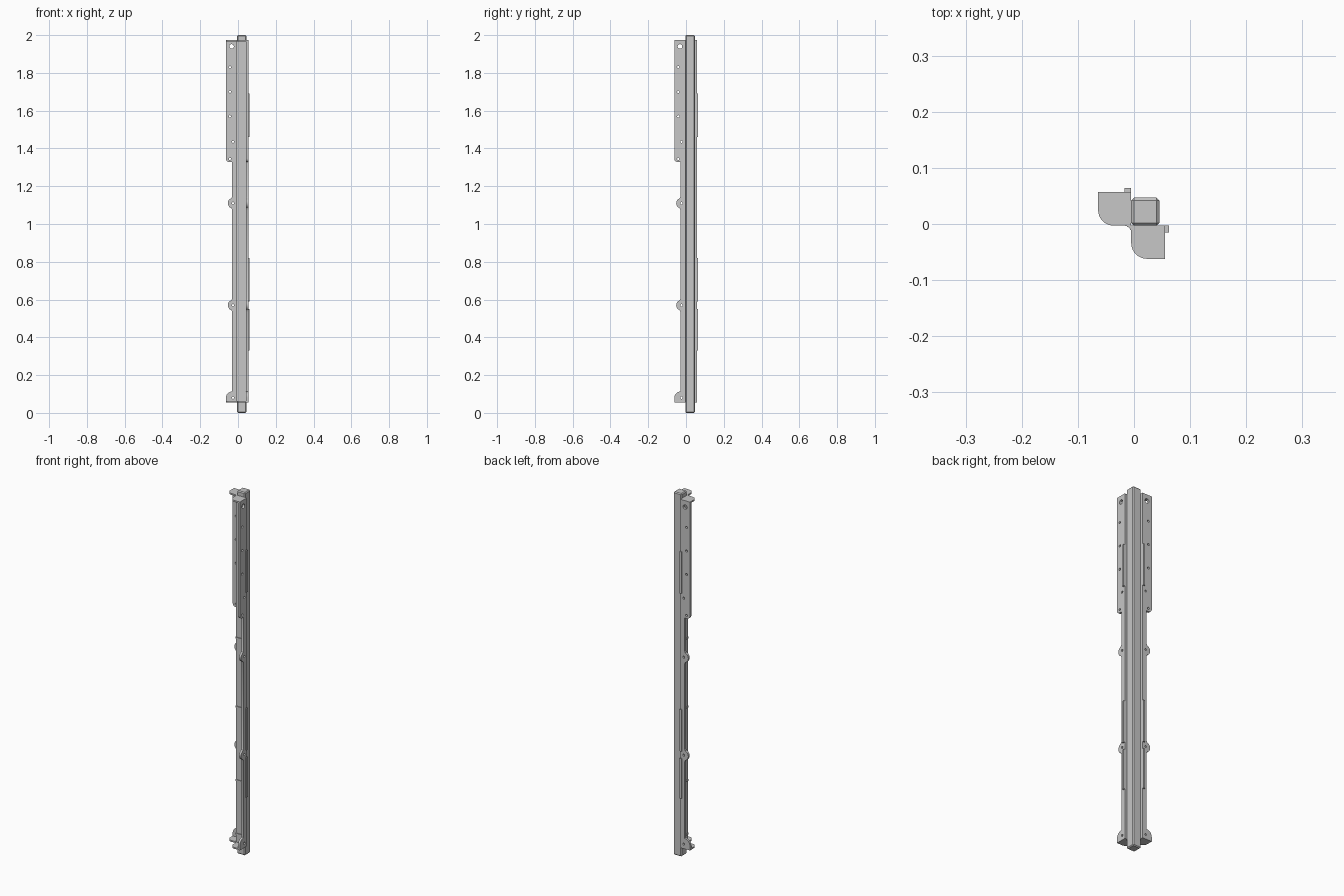
import bpy, bmesh
from math import cos, sin, radians
from mathutils import Vector

cube = bpy.data.objects.get("Cube")
if cube:
    bpy.data.objects.remove(cube, do_unlink=True)

grey = bpy.data.materials.new("plain grey")
grey.use_nodes = True
grey.diffuse_color = (0.57, 0.57, 0.57, 1)
grey.node_tree.nodes["Principled BSDF"].inputs["Base Color"].default_value = grey.diffuse_color

OFFSET = Vector((-0.001, 0.001, 0))
BASE, TOP = 0.055, 1.975                  # ends of the angled bracket
INNER, OUTER, TIP = -0.004, 0.056, -0.063  # post corner, flange face and flange edge
BACK = OUTER - 0.012                      # inner face of the flanges
WEB = -0.0065                             # outer face of the thin webs
STRIP = -0.016                            # inner edge of the locating tabs


def arc(cx, cy, r, start, end, steps=8):
    angles = [radians(start + (end - start) * i / steps) for i in range(steps + 1)]
    return [(cx + r * cos(a), cy + r * sin(a)) for a in angles]


def rect(x0, y0, x1, y1):
    return [(x0, y0), (x1, y0), (x1, y1), (x0, y1)]


def finish(name, mesh):
    """Add a mesh object, weld it and shade it."""
    bm = bmesh.new()
    bm.from_mesh(mesh)
    bmesh.ops.remove_doubles(bm, verts=bm.verts, dist=1e-5)
    bmesh.ops.recalc_face_normals(bm, faces=bm.faces)
    bm.to_mesh(mesh)
    bm.free()
    mesh.materials.clear()
    mesh.materials.append(grey)
    ob = bpy.data.objects.new(name, mesh)
    ob.location = OFFSET
    bpy.context.collection.objects.link(ob)
    bpy.ops.object.select_all(action="DESELECT")
    ob.select_set(True)
    bpy.context.view_layer.objects.active = ob
    bpy.ops.object.shade_smooth_by_angle(angle=radians(35))


def prism(name, loops, low, high, upright, side):
    """Extrude filled loops; upright ones lie in a wall plane, others lie flat."""
    curve = bpy.data.curves.new(name, "CURVE")
    curve.dimensions = "2D"
    curve.fill_mode = "BOTH"
    curve.extrude = (high - low) / 2
    for loop in loops:
        spline = curve.splines.new("POLY")
        spline.points.add(len(loop) - 1)
        for point, (a, b) in zip(spline.points, loop):
            point.co = (a, b, 0, 1)
        spline.use_cyclic_u = True
    temp = bpy.data.objects.new(name + " outline", curve)
    bpy.context.collection.objects.link(temp)
    bpy.context.view_layer.update()
    graph = bpy.context.evaluated_depsgraph_get()
    mesh = bpy.data.meshes.new_from_object(temp.evaluated_get(graph))
    bpy.data.objects.remove(temp, do_unlink=True)
    for vert in mesh.vertices:
        a, b, c = vert.co
        c += (low + high) / 2
        x, y, z = (a, c, b) if upright else (a, b, c)
        vert.co = (y, x, z) if side == "front" else (x, y, z)
    finish(name, mesh)


# Square post with chamfered edges
bm = bmesh.new()
bmesh.ops.create_cube(bm, size=1)
bmesh.ops.scale(bm, vec=(0.05, 0.05, 2), verts=bm.verts)
bmesh.ops.translate(bm, vec=(0.021, 0.021, 1), verts=bm.verts)
bmesh.ops.bevel(bm, geom=bm.edges[:], offset=0.005, segments=1, affect="EDGES")
post_mesh = bpy.data.meshes.new("post")
bm.to_mesh(post_mesh)
bm.free()
finish("post", post_mesh)

# Flange outline: rounded foot, two rounded ears and a wide upper part
outline = [(INNER, BASE), (TIP, BASE)] + arc(-0.03, 0.08, -0.03 - TIP, 180, 90)
for z in (0.57, 1.11):
    outline += [(-0.03, z - 0.036)] + arc(-0.025, z, 0.028, 250, 110) + [(-0.03, z + 0.036)]
outline += [(-0.03, 1.328)] + arc(TIP + 0.018, 1.346, 0.018, 270, 180)
outline += [(TIP, TOP), (INNER, TOP)]

# Screw holes
holes = [(-0.033, 1.94, 0.012)]
holes += [(-0.042, z, 0.006) for z in (1.83, 1.70, 1.57, 1.345)]
holes += [(-0.025, z, 0.006) for z in (1.435, 1.11, 0.57, 0.08)]
loops = [outline] + [arc(x, z, r, 0, 337.5, 15) for x, z, r in holes]

plate = arc(TIP + 0.028, 0.024, 0.028, 180, 270) + [(INNER, INNER), (INNER, OUTER), (TIP, OUTER)]
fillet = [(INNER, INNER)] + arc(-0.016, -0.016, 0.012, 0, 90, 5)
ends = (("bottom", BASE), ("top", TOP - 0.008))

# Both halves mirror each other across the post's diagonal
for side in ("back", "front"):
    prism(side + "_flange", loops, BACK, OUTER, True, side)
    prism(side + "_web", [rect(WEB, WEB, INNER, BACK)], BASE, TOP, False, side)
    for label, z in ends:
        prism(f"{side}_{label}_plate", [plate], z, z + 0.008, False, side)
    for i, z in enumerate((0.11, 0.405, 0.81, 1.19)):
        prism(f"{side}_rib_{i + 1}", [rect(WEB - 0.004, WEB, INNER, BACK)],
              z - 0.004, z + 0.004, False, side)
    for i, (z0, z1) in enumerate(((0.33, 0.55), (0.59, 0.82), (1.46, 1.69))):
        prism(f"{side}_locating_tab_{i + 1}", [rect(STRIP, OUTER, INNER, 0.063)], z0, z1, False, side)

# Fillets joining the end plates on the inside corner
for label, z in ends:
    prism(label + "_plate_fillet", [fillet], z, z + 0.008, False, "back")
